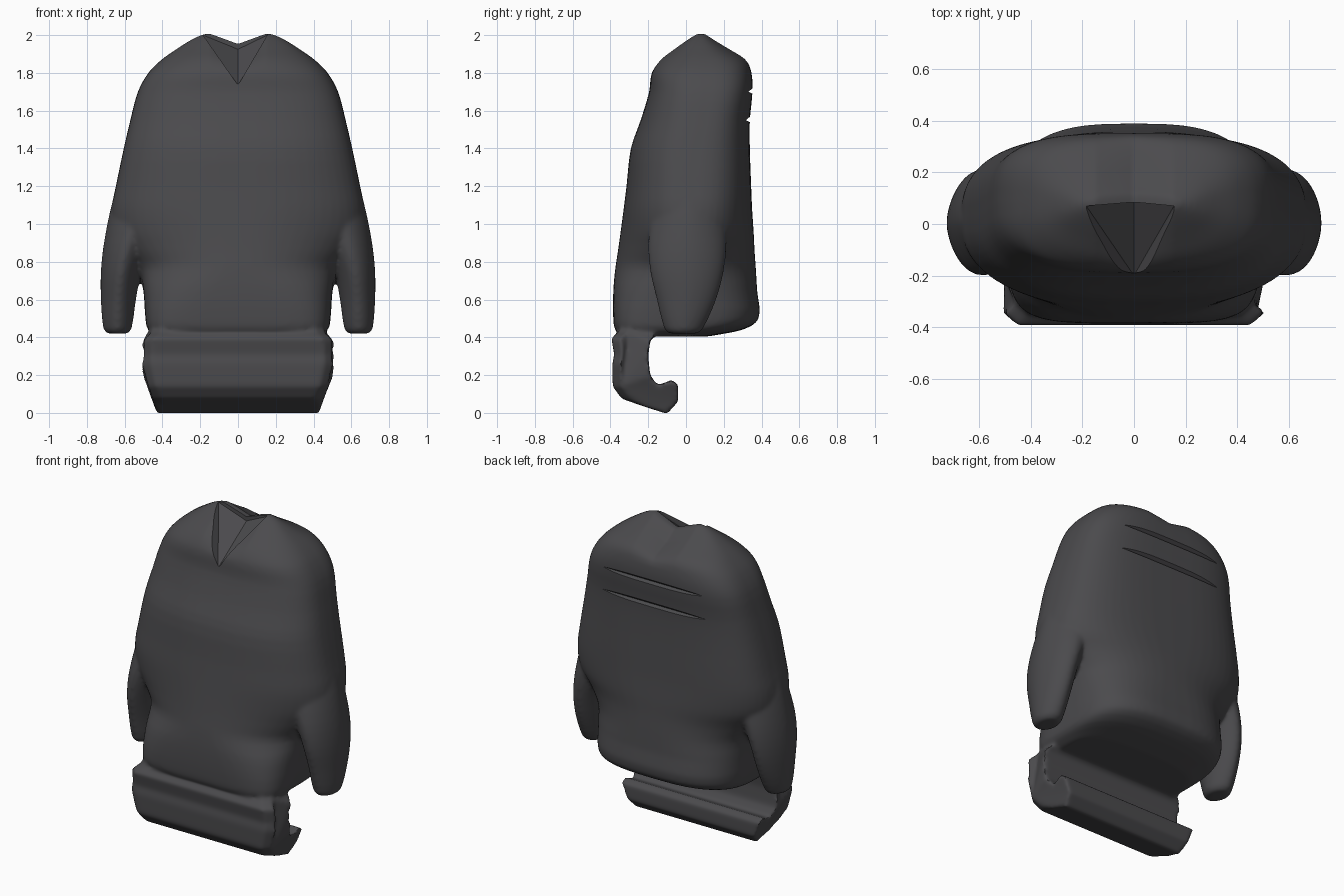
import bpy, bmesh, math

if "Cube" in bpy.data.objects:
    bpy.data.objects.remove(bpy.data.objects["Cube"])

charcoal = bpy.data.materials.new("charcoal cloth")
charcoal.diffuse_color = (0.07, 0.069, 0.074, 1)
charcoal.use_nodes = True
charcoal.node_tree.nodes["Principled BSDF"].inputs["Base Color"].default_value = charcoal.diffuse_color


def loft(bm, rings):
    """Skin a list of closed point rings and cap both ends."""
    vr = [[bm.verts.new(p) for p in r] for r in rings]
    for a, b in zip(vr, vr[1:]):
        for i in range(len(a)):
            j = (i + 1) % len(a)
            bm.faces.new((a[i], a[j], b[j], b[i]))
    bm.faces.new(vr[0][::-1])
    bm.faces.new(vr[-1])


def smooth_rows(rows, steps=3):
    """Ease between rows of section values (first value is the height)."""
    def slope(i, k):
        a, b = rows[max(i - 1, 0)], rows[min(i + 1, len(rows) - 1)]
        return (b[k] - a[k]) / (b[0] - a[0])
    out = []
    for i, (a, b) in enumerate(zip(rows, rows[1:])):
        h = b[0] - a[0]
        for s in range(steps):
            t = s / steps
            out.append([a[0] + h * t] + [
                (2*t**3 - 3*t*t + 1) * a[k] + (t**3 - 2*t*t + t) * h * slope(i, k)
                + (3*t*t - 2*t**3) * b[k] + (t**3 - t*t) * h * slope(i + 1, k)
                for k in range(1, len(a))])
    return out + [list(rows[-1])]


def oval(z, cx, hx, yf, yb, nf, nb, steps=56):
    """Superellipse ring with its own front and back squareness."""
    pts, yc, d = [], (yf + yb) / 2, (yb - yf) / 2
    for i in range(steps):
        a = 2 * math.pi * i / steps
        c, s = math.cos(a), math.sin(a)
        n = nb if s > 0 else nf
        x = cx + hx * math.copysign(abs(c) ** (2 / n), c)
        y = yc + d * math.copysign(abs(s) ** (2 / n), s)
        pts.append((x, y, z))
    return pts


# Torso: z, half width, front y, back y, front squareness, back squareness
torso = [
    (0.405, .42, -.34, .12, 4, 3), (0.44, .475, -.375, .30, 5, 3),
    (0.50, .49, -.385, .385, 5, 3), (0.64, .50, -.385, .377, 3.6, 2.9),
    (0.76, .525, -.375, .370, 2.3, 2.5), (0.86, .60, -.360, .363, 2.1, 2.3),
    (0.96, .665, -.346, .358, 2.1, 2.5), (1.08, .670, -.330, .350, 2.3, 2.8),
    (1.20, .647, -.315, .345, 2.4, 3.0), (1.40, .605, -.292, .338, 2.5, 3.2),
    (1.55, .570, -.240, .338, 2.6, 3.3), (1.70, .530, -.195, .352, 2.8, 3.4),
    (1.80, .475, -.182, .347, 2.8, 3.3), (1.87, .405, -.14, .32, 2.6, 3),
    (1.93, .32, -.065, .23, 2.5, 2.6), (1.98, .24, .005, .15, 2.5, 2.5),
    (2.008, .18, .045, .115, 2, 2)]
bm = bmesh.new()
loft(bm, [oval(z, 0, *r) for z, *r in smooth_rows(torso)])

# Sleeves: z, centre x, half width, front y, back y
sleeve = [
    (0.42, .638, .055, -.09, .06), (0.445, .638, .075, -.115, .09),
    (0.60, .633, .093, -.155, .16), (0.75, .618, .108, -.19, .20),
    (0.90, .580, .130, -.20, .215), (1.10, .500, .170, -.18, .21),
    (1.30, .430, .180, -.14, .17)]
for side, n in ((-1, 1.7), (1, 1.85)):
    loft(bm, [oval(z, side * cx, hx, f, b, n, n)
              for z, cx, hx, f, b in smooth_rows(sleeve)])

# Hanging front flap that curls back at the bottom: side profile (y, z)
profile = [(-.32, .50), (-.355, .43), (-.395, .395), (-.38, .31), (-.39, .26),
           (-.388, .14), (-.34, .075), (-.22, .033), (-.10, -.005), (-.042, .06),
           (-.042, .15), (-.075, .175), (-.15, .145), (-.19, .20), (-.20, .30),
           (-.19, .38), (-.15, .43), (-.15, .50)]


def end_x(z):
    if z < .12:
        return .43 + .3 * z
    return .47 + min(.038, (z - .12) * .45) - min(.075, max(0, z - .39) * 1.2)


loft(bm, [[(s * end_x(z), y + (.045 if abs(s) == 1 and y < -.3 else 0), z)
           for y, z in profile] for s in (-1, -.9, .9, 1)])

bmesh.ops.recalc_face_normals(bm, faces=bm.faces)
me = bpy.data.meshes.new("coat")
bm.to_mesh(me)
bm.free()
coat = bpy.data.objects.new("coat", me)
bpy.context.collection.objects.link(coat)

# Fuse the parts into one soft cloth surface
m = coat.modifiers.new("fuse", 'REMESH')
m.mode, m.voxel_size = 'VOXEL', 0.0115
m = coat.modifiers.new("soften", 'SMOOTH')
m.factor, m.iterations = 0.5, 9


def bake(ob):
    dg = bpy.context.evaluated_depsgraph_get()
    me = bpy.data.meshes.new_from_object(ob.evaluated_get(dg))
    ob.modifiers.clear()
    ob.data = me


bake(coat)

# Dip in the middle of the collar
for v in coat.data.vertices:
    if v.co.z > 1.8:
        v.co.z -= (.055 * max(0, 1 - abs(v.co.x) / .15)
                   * min(1, (v.co.z - 1.8) / .15))

# Cutter: V neck trough and two creases across the upper back
bm = bmesh.new()
hull = [(0, -.20, 1.735), (0, .085, 1.925)]
hull += [(x, y, z) for x in (-.185, .155) for y in (-.30, .07) for z in (2.0, 2.2)]
bmesh.ops.convex_hull(bm, input=[bm.verts.new(p) for p in hull])
for z, y in ((1.70, .330), (1.55, .317)):
    box = [(x, yy, z + dz) for x in (-.42, .42)
           for yy, dz in ((y, 0), (y + .06, .05), (y + .06, -.03))]
    bmesh.ops.convex_hull(bm, input=[bm.verts.new(p) for p in box])
bmesh.ops.recalc_face_normals(bm, faces=bm.faces)
me = bpy.data.meshes.new("cutter")
bm.to_mesh(me)
bm.free()
cutter = bpy.data.objects.new("neck_and_crease_cutter", me)
cutter.hide_render = True
bpy.context.collection.objects.link(cutter)
cut = coat.modifiers.new("cut", 'BOOLEAN')
cut.operation, cut.object, cut.solver = 'DIFFERENCE', cutter, 'EXACT'
bake(coat)
bpy.data.objects.remove(cutter)

# Colour and shading
coat.data.materials.clear()
coat.data.materials.append(charcoal)
bpy.ops.object.select_all(action='DESELECT')
coat.select_set(True)
bpy.context.view_layer.objects.active = coat
bpy.ops.object.shade_smooth_by_angle(angle=math.radians(40))
